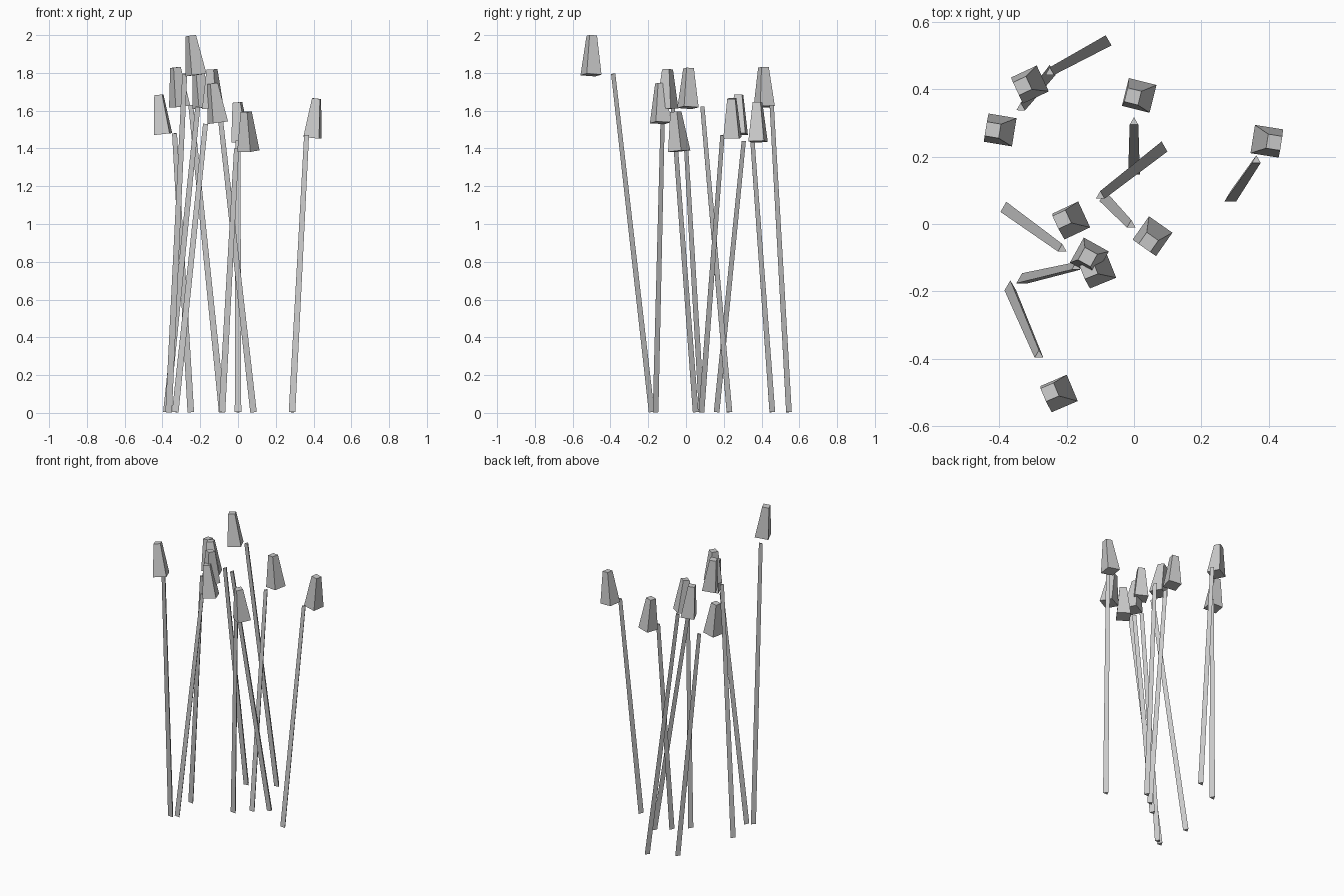
import bpy, bmesh, math
from mathutils import Vector, Matrix

if "Cube" in bpy.data.objects:
    bpy.data.objects.remove(bpy.data.objects["Cube"])

STEM_R, STEM_TIP_R = 0.02, 0.015
HEAD_R, HEAD_TIP_R, HEAD_H = 0.06, 0.03, 0.208


def tapered_prism(name, sides, start, end, r1, r2, spin=0.0):
    """Closed tapered prism running from start to end, with square-cut ends."""
    start, end = Vector(start), Vector(end)
    axis = end - start
    turn = Vector((0, 0, 1)).rotation_difference(axis).to_matrix().to_4x4()
    matrix = (Matrix.Translation((start + end) / 2) @ turn
              @ Matrix.Rotation(spin, 4, 'Z'))
    bm = bmesh.new()
    bmesh.ops.create_cone(bm, cap_ends=True, segments=sides, radius1=r1,
                          radius2=r2, depth=axis.length, matrix=matrix)
    mesh = bpy.data.meshes.new(name)
    bm.to_mesh(mesh)
    bm.free()
    obj = bpy.data.objects.new(name, mesh)
    bpy.context.collection.objects.link(obj)
    return obj


# Each reed: stem base xy, stem top xyz, head centre xyz, head tip lean xy, head spin
reeds = [
    ((-.084, .54), (-.25, .45, 1.63), (-.320, .412, 1.725), (-.022, -.004), 25),
    ((-.25, .452), (-.336, .345, 1.48), (-.408, .279, 1.58), (-.022, 0), -9.5),
    ((0, .157), (0, .302, 1.44), (.006, .380, 1.54), (-.019, -.003), -14),
    ((.286, .077), (.363, .189, 1.47), (.405, .244, 1.56), (.022, -.003), -9),
    ((.082, .225), (-.10, .083, 1.62), (-.200, .012, 1.72), (-.028, .003), 25),
    ((-.085, .078), (-.008, -.003, 1.40), (.049, -.045, 1.49), (-.012, -.018), -35),
    ((-.379, .046), (-.213, -.074, 1.62), (-.135, -.098, 1.715), (-.005, 0), -29),
    ((-.332, -.166), (-.172, -.128, 1.53), (-.121, -.136, 1.64), (-.027, 0), 22),
    ((-.367, -.187), (-.282, -.389, 1.795), (-.236, -.501, 1.893), (-.028, .004), 23),
]

for i, (base, top, centre, lean, spin) in enumerate(reeds, 1):
    # Thin three-sided stem
    tapered_prism(f"reed_stem_{i}", 3, (*base, 0.004), top, STEM_R, STEM_TIP_R)
    # Four-sided seed head, slightly tilted
    half = Vector((lean[0], lean[1], HEAD_H)) / 2
    c = Vector(centre)
    tapered_prism(f"reed_head_{i}", 4, c - half, c + half,
                  HEAD_R, HEAD_TIP_R, math.radians(45 + spin))
